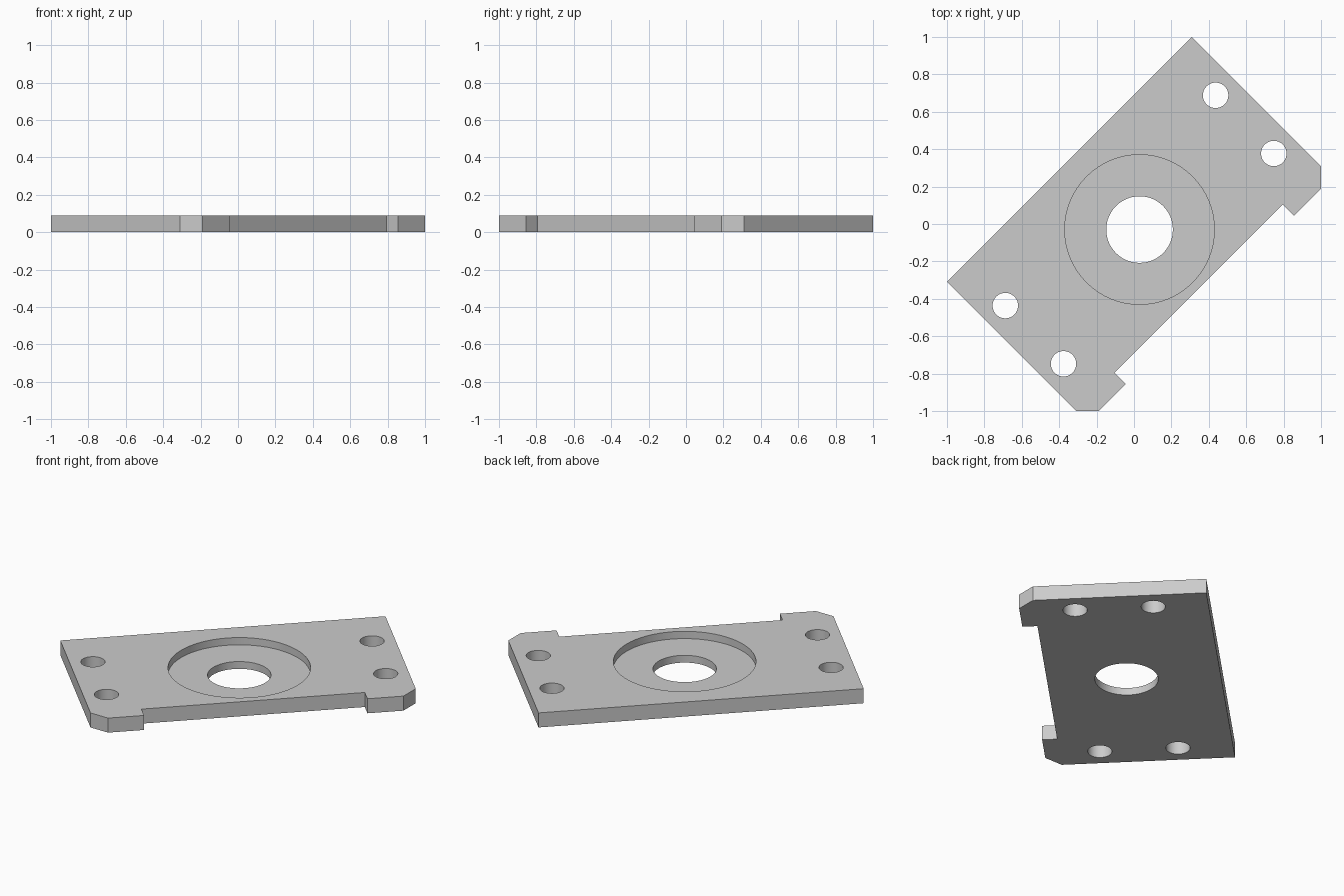
import bpy, bmesh, math

cube = bpy.data.objects.get("Cube")
if cube:
    bpy.data.objects.remove(cube, do_unlink=True)

THICK = 0.09
MID = -0.042          # centre line of the bores across the plate
RECESS_FLOOR = 0.045

grey = bpy.data.materials.new("light grey metal")
grey.use_nodes = True
COLOUR = (0.6, 0.6, 0.6, 1)
grey.diffuse_color = COLOUR
grey.node_tree.nodes["Principled BSDF"].inputs["Base Color"].default_value = COLOUR


def finish(bm, name):
    bmesh.ops.recalc_face_normals(bm, faces=bm.faces)
    mesh = bpy.data.meshes.new(name)
    bm.to_mesh(mesh)
    bm.free()
    mesh.materials.append(grey)
    obj = bpy.data.objects.new(name, mesh)
    bpy.context.collection.objects.link(obj)
    return obj


def bore(plate, name, x, y, radius, bottom):
    """Cut a round hole from above down to the given height."""
    top = THICK + 0.1
    bm = bmesh.new()
    bmesh.ops.create_cone(bm, cap_ends=True, segments=64, radius1=radius,
                          radius2=radius, depth=top - bottom)
    bmesh.ops.translate(bm, verts=bm.verts, vec=(x, y, (top + bottom) / 2))
    cutter = finish(bm, name)
    cutter.hide_render = True
    mod = plate.modifiers.new(name, 'BOOLEAN')
    mod.operation = 'DIFFERENCE'
    mod.solver = 'EXACT'
    mod.object = cutter
    bpy.ops.object.modifier_apply(modifier=name)
    bpy.data.objects.remove(cutter, do_unlink=True)


# Plate outline: one half, mirrored, with chamfered feet on one long side
half = [(0.926, 0.488), (0.926, -0.488), (0.841, -0.573),
        (0.636, -0.573), (0.636, -0.488)]
outline = half + [(-x, y) for x, y in reversed(half)]
bm = bmesh.new()
face = bm.faces.new([bm.verts.new((x, y, 0)) for x, y in outline])
extruded = bmesh.ops.extrude_face_region(bm, geom=[face])["geom"]
bmesh.ops.translate(bm, vec=(0, 0, THICK),
                    verts=[v for v in extruded if isinstance(v, bmesh.types.BMVert)])
plate = finish(bm, "mounting_plate")
bpy.context.view_layer.objects.active = plate
plate.select_set(True)

# Centre recess, through bore and four screw holes
bore(plate, "recess", 0, MID, 0.4, RECESS_FLOOR)
bore(plate, "centre_bore", 0, MID, 0.178, -0.1)
for sx in (-1, 1):
    for sy in (-1, 1):
        bore(plate, "screw_hole", sx * 0.795, MID + sy * 0.22, 0.068, -0.1)

# The plate lies diagonally
plate.rotation_euler.z = math.radians(45)
bpy.ops.object.shade_smooth_by_angle(angle=math.radians(30))
